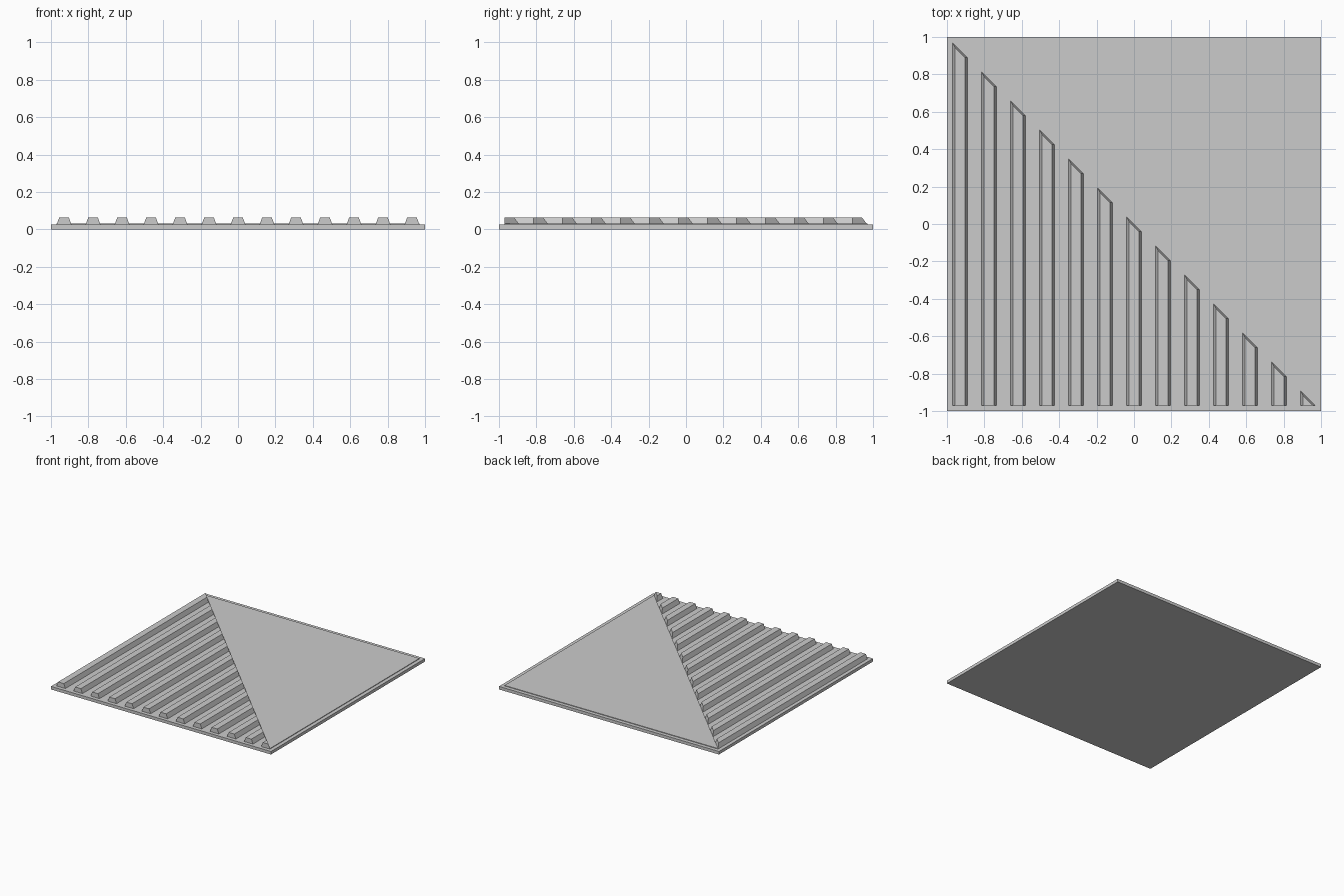
import bpy, bmesh

if "Cube" in bpy.data.objects:
    bpy.data.objects.remove(bpy.data.objects["Cube"])


def mesh_object(name, bottom, top):
    """Closed solid between two matching vertex loops (counter-clockwise from above)."""
    bm = bmesh.new()
    lo = [bm.verts.new(p) for p in bottom]
    hi = [bm.verts.new(p) for p in top]
    n = len(lo)
    bm.faces.new(lo[::-1])
    bm.faces.new(hi)
    for i in range(n):
        j = (i + 1) % n
        bm.faces.new((lo[i], lo[j], hi[j], hi[i]))
    mesh = bpy.data.meshes.new(name)
    bm.to_mesh(mesh)
    bm.free()
    obj = bpy.data.objects.new(name, mesh)
    bpy.context.collection.objects.link(obj)
    return obj


def slab(name, outline, z0, z1):
    return mesh_object(name, [(x, y, z0) for x, y in outline],
                       [(x, y, z1) for x, y in outline])


PLATE = 0.025      # top of the base plate
EDGE = 0.97        # inset border
RIB_TOP = 0.062
RIBS = 13

# square base plate
slab("base_plate", [(-1, -1), (1, -1), (1, 1), (-1, 1)], 0, PLATE)

# thin flat triangular panel on the smooth half
slab("smooth_panel", [(EDGE, -EDGE), (EDGE, EDGE), (-EDGE, EDGE)], PLATE, 0.03)


def rib_loop(cx, half, z, cut):
    """Rib outline at one height, ending on the diagonal x + y = cut."""
    l, r = cx - half, cx + half
    return [(l, -EDGE, z), (r, -EDGE, z), (r, max(cut - r, -EDGE + 0.0005), z), (l, cut - l, z)]


# tapered ribs on the other half, trimmed along the diagonal
for i in range(RIBS):
    cx = -0.93 + 1.86 * i / (RIBS - 1)
    mesh_object(f"rib_{i + 1}",
                rib_loop(cx, 0.04, PLATE, 0.0),
                rib_loop(cx, 0.026, RIB_TOP, -0.014))
